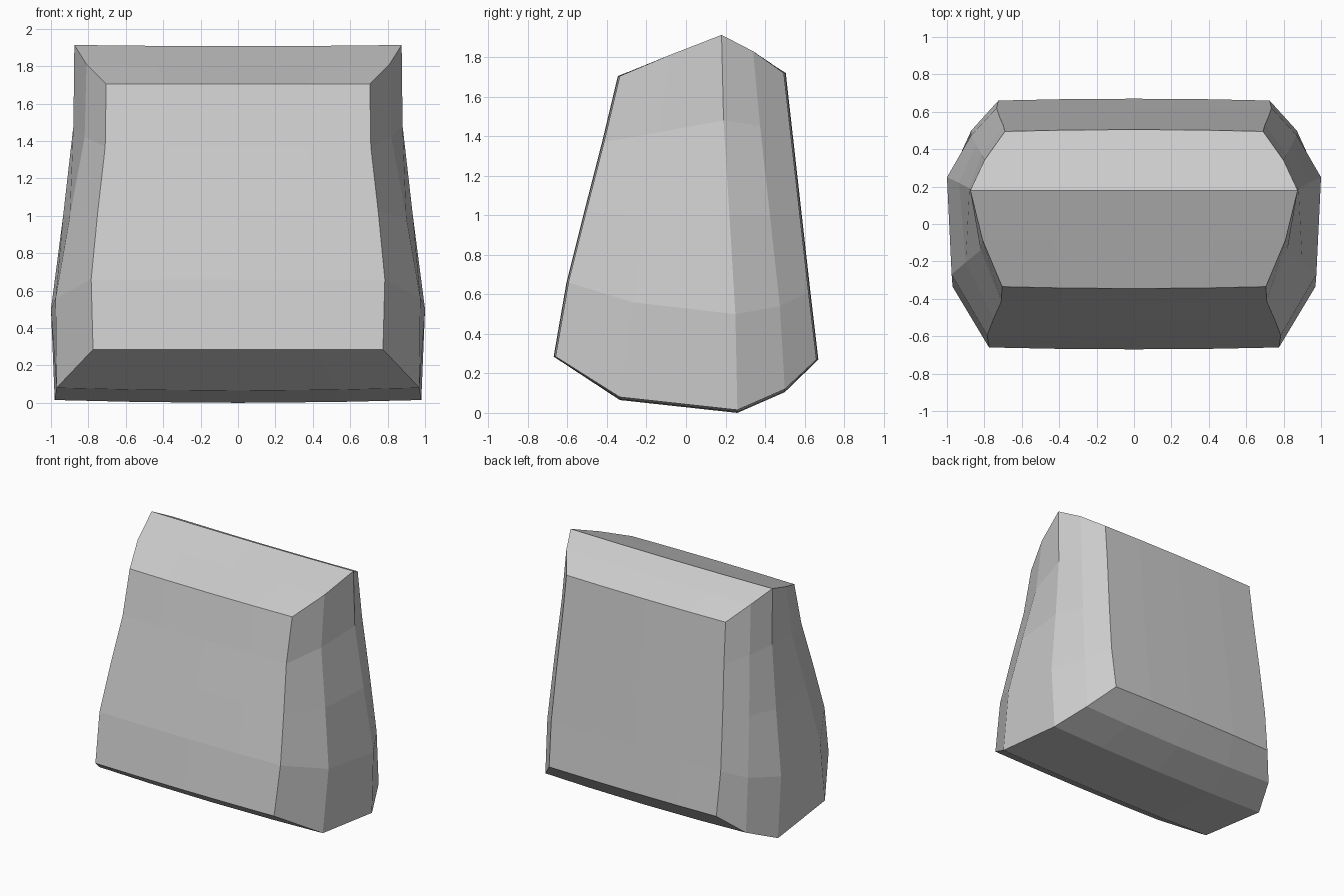
import bpy, bmesh
from mathutils import Vector

if "Cube" in bpy.data.objects:
    bpy.data.objects.remove(bpy.data.objects["Cube"])

# Side contour rows from bottom to top; stations run front to back as (half width, y, z)
LEVELS = [
    [(.775, -.66, .285), (.97, -.335, .08), (.98, .26, .015), (.87, .50, .12), (.725, .66, .27)],
    [(.785, -.595, .66), (.975, -.27, .56), (1.0, .25, .50), (.87, .475, .54), (.735, .62, .61)],
    [(.75, -.505, 1.02), (.90, -.205, .99), (.935, .22, 1.0), (.845, .425, 1.0), (.72, .575, 1.01)],
    [(.71, -.415, 1.37), (.82, -.14, 1.42), (.88, .19, 1.48), (.815, .375, 1.45), (.70, .53, 1.41)],
    [(.705, -.335, 1.705), (.81, -.085, 1.81), (.875, .18, 1.913), (.80, .34, 1.83), (.69, .495, 1.72)],
]
COLUMNS = [-1, -.54, 0, .54, 1]


def point(level, station, column):
    """Surface point, with faces bulged slightly away from the side edges."""
    w, y, z = LEVELS[level][station]
    f = COLUMNS[column]
    bulge = 1 - f * f
    if station == 0:
        y -= .01 * bulge
    elif station == 4:
        y += .01 * bulge
    elif level == 0:
        z -= .015 * bulge
    elif level == 4:
        z -= .006 * bulge
    return Vector((w * f, y, z))


# Six gridded patches of the tapered block, welded along the edges
bm = bmesh.new()
patches = [
    lambda a, b: point(a, 0, b),   # front
    lambda a, b: point(a, 4, b),   # back
    lambda a, b: point(a, b, 0),   # left
    lambda a, b: point(a, b, 4),   # right
    lambda a, b: point(0, a, b),   # bottom
    lambda a, b: point(4, a, b),   # top
]
for patch in patches:
    grid = [[bm.verts.new(patch(a, b)) for b in range(5)] for a in range(5)]
    for a in range(4):
        for b in range(4):
            bm.faces.new((grid[a][b], grid[a][b + 1], grid[a + 1][b + 1], grid[a + 1][b]))
bmesh.ops.remove_doubles(bm, verts=bm.verts, dist=1e-4)
bmesh.ops.recalc_face_normals(bm, faces=bm.faces)

mesh = bpy.data.meshes.new("tapered_block")
bm.to_mesh(mesh)
bm.free()
bpy.context.collection.objects.link(bpy.data.objects.new("tapered_block", mesh))
